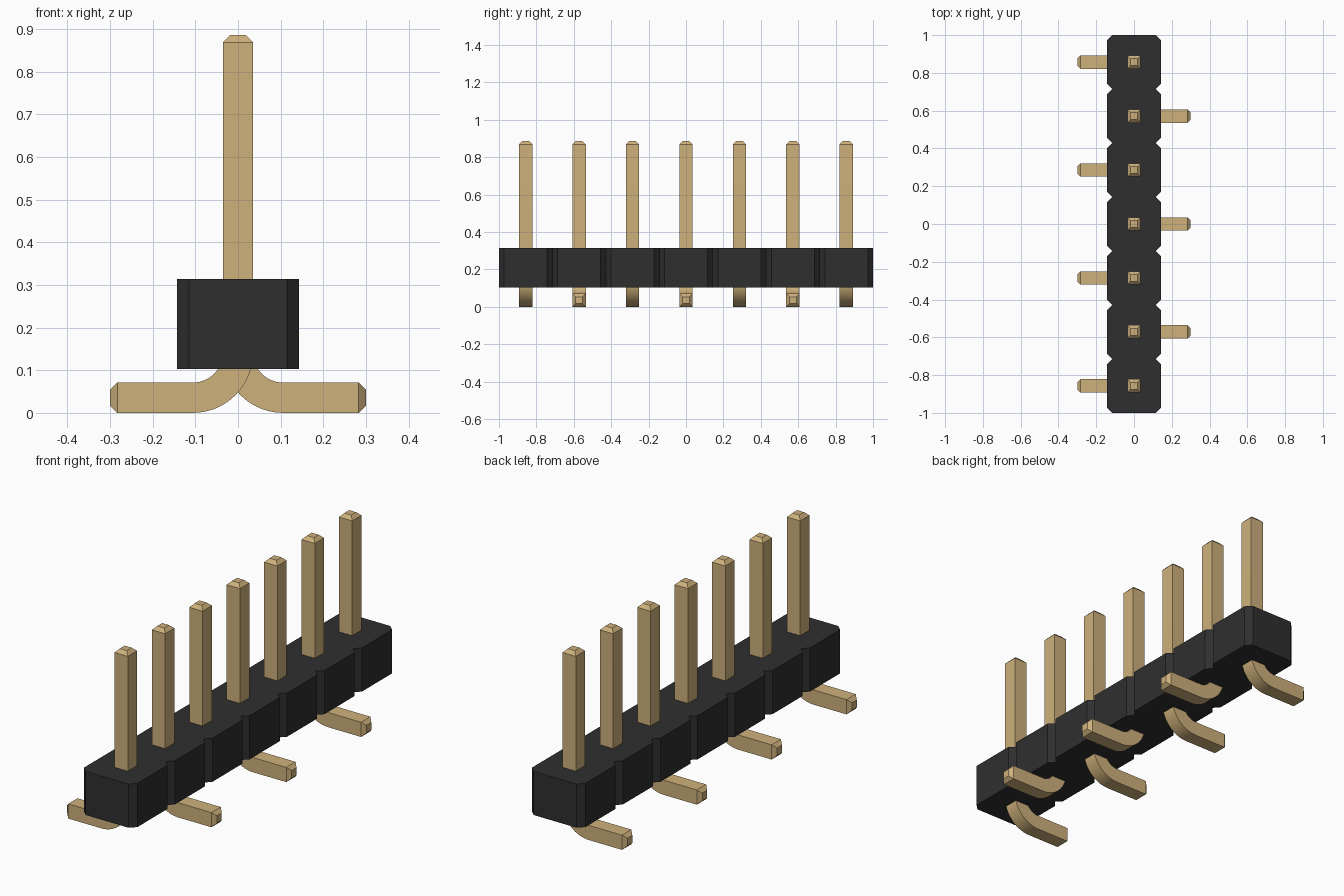
import bpy
import bmesh
import math
from mathutils import Vector

if "Cube" in bpy.data.objects:
    bpy.data.objects.remove(bpy.data.objects["Cube"], do_unlink=True)

COUNT = 7
PITCH = 2 / COUNT
HALF = PITCH / 2          # half width of the housing
CHAMFER = 0.028
BASE, TOP = 0.103, 0.314  # housing heights
PIN = 0.0355              # half thickness of a pin
TIP = 0.017               # tip taper
PIN_TOP, REACH = 0.886, 0.3
BEND = 0.106              # bend radius on the pin's centre line


def make_material(name, rgb):
    mat = bpy.data.materials.new(name)
    mat.use_nodes = True
    colour = (*rgb, 1)
    mat.diffuse_color = colour
    mat.node_tree.nodes["Principled BSDF"].inputs["Base Color"].default_value = colour
    return mat


def make_object(name, bm, mat):
    bmesh.ops.recalc_face_normals(bm, faces=bm.faces)
    mesh = bpy.data.meshes.new(name)
    bm.to_mesh(mesh)
    bm.free()
    mesh.materials.append(mat)
    obj = bpy.data.objects.new(name, mesh)
    bpy.context.collection.objects.link(obj)
    return obj


black = make_material("black plastic", (0.028, 0.028, 0.028))
gold = make_material("gold metal", (0.62, 0.44, 0.2))


# Housing: one chamfered outline with a notch between cells, extruded upward
def make_housing():
    side = []
    for i in range(COUNT):
        y = (i - (COUNT - 1) / 2) * PITCH
        side.append((HALF - CHAMFER, y - HALF))
        side.append((HALF, y - HALF + CHAMFER))
        side.append((HALF, y + HALF - CHAMFER))
    side.append((HALF - CHAMFER, COUNT * HALF))
    outline = side + [(-x, y) for x, y in reversed(side)]
    bm = bmesh.new()
    face = bm.faces.new([bm.verts.new((x, y, BASE)) for x, y in outline])
    grown = bmesh.ops.extrude_face_region(bm, geom=[face])
    verts = [v for v in grown["geom"] if isinstance(v, bmesh.types.BMVert)]
    bmesh.ops.translate(bm, verts=verts, vec=(0, 0, TOP - BASE))
    make_object("housing", bm, black)


# Pin: a square section swept down the post, round the bend and along the foot
def make_pin(name, y, direction):
    down, out = 0, math.pi / 2
    stations = [(0, PIN_TOP, down, PIN - TIP), (0, PIN_TOP - TIP, down, PIN)]
    steps = 14
    for i in range(steps + 1):
        a = out * i / steps
        stations.append((BEND * (1 - math.cos(a)),
                         PIN + BEND * (1 - math.sin(a)), a, PIN))
    stations += [(REACH - TIP, PIN, out, PIN), (REACH, PIN, out, PIN - TIP)]

    bm = bmesh.new()
    rings = []
    for x, z, angle, size in stations:
        normal = Vector((math.cos(angle), 0, math.sin(angle)))
        ring = []
        for u, v in ((-1, -1), (1, -1), (1, 1), (-1, 1)):
            p = Vector((x, y, z)) + normal * u * size + Vector((0, v * size, 0))
            p.x *= direction
            ring.append(bm.verts.new(p))
        rings.append(ring)
    for a, b in zip(rings, rings[1:]):
        for k in range(4):
            n = (k + 1) % 4
            bm.faces.new((a[k], a[n], b[n], b[k]))
    bm.faces.new(rings[0])
    bm.faces.new(rings[-1])
    return make_object(name, bm, gold)


make_housing()
bpy.ops.object.select_all(action="DESELECT")
for i in range(COUNT):
    y = (i - (COUNT - 1) / 2) * PITCH
    pin = make_pin(f"pin_{i + 1}", y, -1 if i % 2 == 0 else 1)
    pin.select_set(True)
    bpy.context.view_layer.objects.active = pin
bpy.ops.object.shade_smooth_by_angle(angle=math.radians(30))
